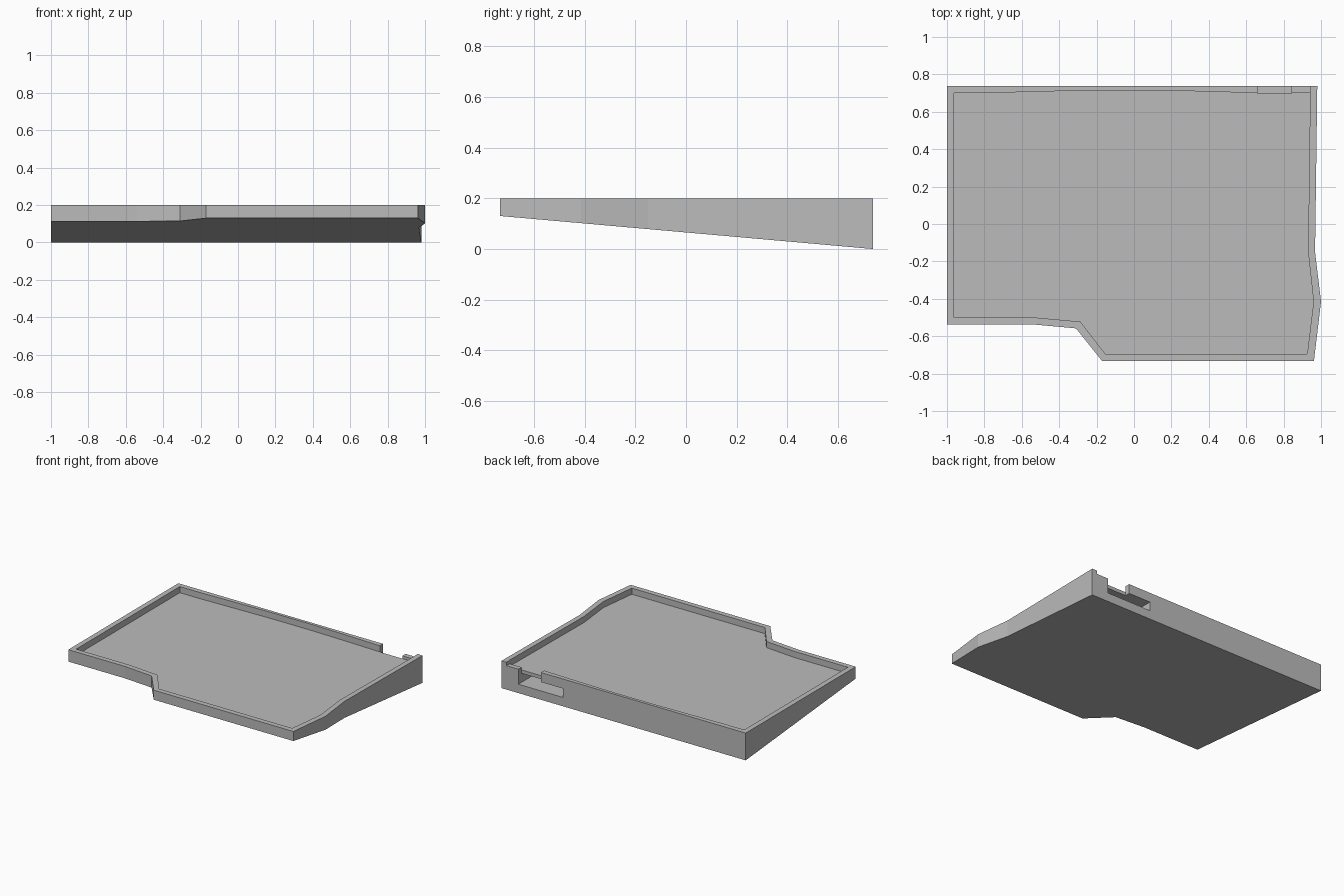
import bpy
import bmesh

cube = bpy.data.objects.get("Cube")
if cube:
    bpy.data.objects.remove(cube, do_unlink=True)

TOP = 0.2
FLOOR = 0.155
BACK = 0.737
FRONT = -0.733
FRONT_RISE = 0.13

grey = bpy.data.materials.new("plain grey")
grey.use_nodes = True
colour = (0.5, 0.5, 0.5, 1)
grey.diffuse_color = colour
grey.node_tree.nodes["Principled BSDF"].inputs["Base Color"].default_value = colour


def underside(y):
    """Height of the sloping base at depth y."""
    return FRONT_RISE * (BACK - y) / (BACK - FRONT)


def prism(name, outline, low, high):
    """Upright prism over an outline; low gives the base height at each y."""
    bm = bmesh.new()
    base = [bm.verts.new((x, y, low(y))) for x, y in outline]
    lid = [bm.verts.new((x, y, high)) for x, y in outline]
    bm.faces.new(base[::-1])
    bm.faces.new(lid)
    for i in range(len(base)):
        j = (i + 1) % len(base)
        bm.faces.new((base[i], base[j], lid[j], lid[i]))
    bmesh.ops.recalc_face_normals(bm, faces=bm.faces)
    mesh = bpy.data.meshes.new(name)
    bm.to_mesh(mesh)
    bm.free()
    mesh.materials.append(grey)
    obj = bpy.data.objects.new(name, mesh)
    bpy.context.collection.objects.link(obj)
    return obj


def box(name, x0, x1, y0, y1, z0, z1):
    corners = [(x0, y0), (x1, y0), (x1, y1), (x0, y1)]
    return prism(name, corners, lambda y: z0, z1)


# Wedge-shaped case body
outer = [(-1, -0.537), (-0.54, -0.537), (-0.31, -0.558), (-0.17, FRONT),
         (0.962, FRONT), (1, -0.415), (0.968, -0.15), (0.98, BACK), (-1, BACK)]
case = prism("tray_case", outer, underside, TOP)

# Recess, with a gently bowed back edge
inner = [(-0.962, -0.5), (-0.53, -0.5), (-0.287, -0.522), (-0.153, -0.695),
         (0.926, -0.695), (0.96, -0.415), (0.931, -0.15), (0.942, 0.7),
         (0.66, 0.7), (0.4, 0.708), (0.1, 0.715), (-0.2, 0.715),
         (-0.5, 0.708), (-0.8, 0.7), (-0.962, 0.7)]
cutters = [
    prism("recess_cutter", inner, lambda y: FLOOR, 0.4),
    # Port slot through the back wall, open notch above it, and lowered rim
    box("slot_cutter", 0.48, 0.843, 0.45, 0.85, 0.065, 0.13),
    box("notch_cutter", 0.66, 0.843, 0.699, 0.85, 0.1, 0.4),
    box("rim_cutter", 0.843, 0.94, 0.69, 0.85, 0.175, 0.4),
]

for cutter in cutters:
    cutter.hide_render = True
    cut = case.modifiers.new(cutter.name, "BOOLEAN")
    cut.operation = "DIFFERENCE"
    cut.solver = "EXACT"
    cut.object = cutter

# Bake the cuts and drop the helpers
bpy.context.view_layer.update()
depsgraph = bpy.context.evaluated_depsgraph_get()
result = bpy.data.meshes.new_from_object(case.evaluated_get(depsgraph))
case.modifiers.clear()
case.data = result
result.name = "tray_case"
for cutter in cutters:
    bpy.data.objects.remove(cutter, do_unlink=True)
